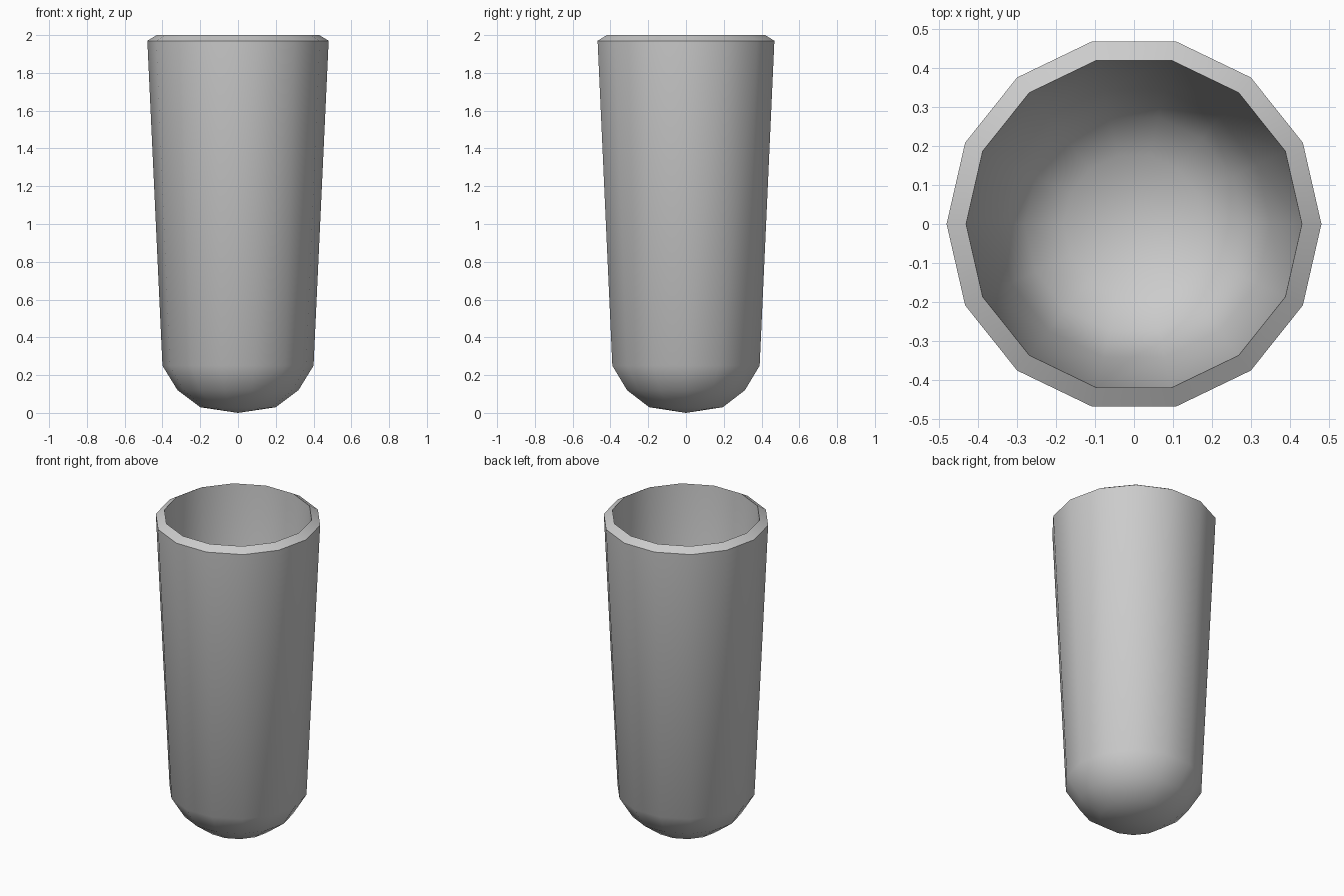
import bpy, bmesh, math

if "Cube" in bpy.data.objects:
    bpy.data.objects.remove(bpy.data.objects["Cube"])

SIDES = 14

# Half section: outer shell from the bottom tip, bevelled rim, inner wall
profile = [(0.20, 0.03), (0.32, 0.12), (0.40, 0.25), (0.48, 1.97), (0.43, 2.0),
           (0.35, 0.27), (0.28, 0.155), (0.18, 0.08)]

bm = bmesh.new()


def ring(r, z):
    return [bm.verts.new((r * math.cos(2 * math.pi * i / SIDES),
                          r * math.sin(2 * math.pi * i / SIDES), z))
            for i in range(SIDES)]


rings = [ring(r, z) for r, z in profile]
outer_tip = bm.verts.new((0, 0, 0))
inner_tip = bm.verts.new((0, 0, 0.05))

# Lathed walls and closed ends
for i in range(SIDES):
    j = (i + 1) % SIDES
    for a, b in zip(rings, rings[1:]):
        bm.faces.new((a[i], a[j], b[j], b[i]))
    bm.faces.new((outer_tip, rings[0][j], rings[0][i]))
    bm.faces.new((inner_tip, rings[-1][i], rings[-1][j]))
bmesh.ops.recalc_face_normals(bm, faces=bm.faces[:])

mesh = bpy.data.meshes.new("tumbler")
bm.to_mesh(mesh)
bm.free()
cup = bpy.data.objects.new("tumbler", mesh)
bpy.context.collection.objects.link(cup)

# Smooth body with a crisp rim
bpy.context.view_layer.objects.active = cup
cup.select_set(True)
bpy.ops.object.shade_smooth_by_angle(angle=math.radians(40))
